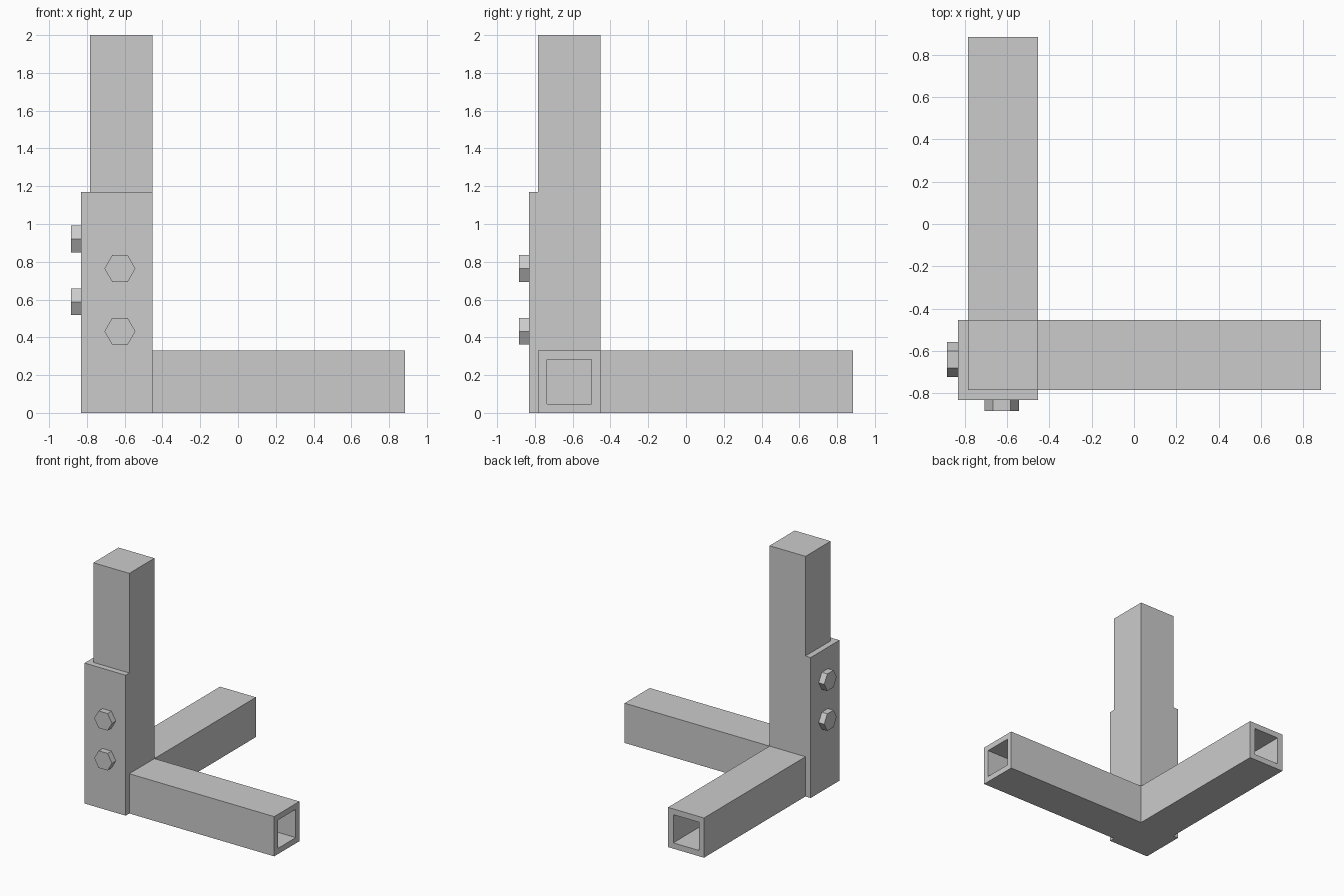
import bpy
import bmesh
from math import radians
from mathutils import Matrix, Vector

cube = bpy.data.objects.get("Cube")
if cube:
    bpy.data.objects.remove(cube, do_unlink=True)

GREY = (0.6, 0.6, 0.6, 1.0)
steel = bpy.data.materials.new("steel_grey")
steel.use_nodes = True
steel.diffuse_color = GREY
steel.node_tree.nodes["Principled BSDF"].inputs["Base Color"].default_value = GREY

# Shared dimensions
OUT, IN = -0.784, -0.453      # outer and inner faces of the post
WIDTH = IN - OUT
WALL = 0.048                  # tube wall and bracket thickness
END = 0.883                   # free end of the arms
EDGE = OUT - WALL             # outer face of the bracket
SWAP = Matrix(((0, 1, 0, 0), (1, 0, 0, 0), (0, 0, 1, 0), (0, 0, 0, 1)))


def finish(name, bm, matrix=Matrix()):
    bm.transform(matrix)
    bmesh.ops.recalc_face_normals(bm, faces=bm.faces)
    mesh = bpy.data.meshes.new(name)
    bm.to_mesh(mesh)
    bm.free()
    mesh.materials.append(steel)
    obj = bpy.data.objects.new(name, mesh)
    bpy.context.collection.objects.link(obj)
    return obj


def prism(name, outline, height):
    """Extrude a floor outline straight up."""
    bm = bmesh.new()
    face = bm.faces.new([bm.verts.new((x, y, 0)) for x, y in outline])
    top = bmesh.ops.extrude_face_region(bm, geom=[face])["geom"]
    verts = [v for v in top if isinstance(v, bmesh.types.BMVert)]
    bmesh.ops.translate(bm, verts=verts, vec=(0, 0, height))
    return finish(name, bm)


def arm(name, matrix):
    """Square tube along x, open at its free end."""
    bm = bmesh.new()
    bmesh.ops.create_cube(bm, size=1)
    length = END - IN
    bmesh.ops.scale(bm, verts=bm.verts, vec=(length, WIDTH, WIDTH))
    bmesh.ops.translate(bm, verts=bm.verts,
                        vec=((END + IN) / 2, (OUT + IN) / 2, WIDTH / 2))
    cap = max(bm.faces, key=lambda f: f.calc_center_median().x)
    bmesh.ops.inset_region(bm, faces=[cap], thickness=WALL, use_even_offset=True)
    # Push the inset face down the bore
    bore = bmesh.ops.extrude_face_region(bm, geom=[cap])["geom"]
    verts = [v for v in bore if isinstance(v, bmesh.types.BMVert)]
    bmesh.ops.translate(bm, verts=verts, vec=(-length + 0.002, 0, 0))
    if cap.is_valid:
        bmesh.ops.delete(bm, geom=[cap], context="FACES")
    return finish(name, bm, matrix)


def bolt(name, across, z, matrix):
    """Hexagonal head on the front of the bracket, points sideways."""
    bm = bmesh.new()
    bmesh.ops.create_cone(bm, cap_ends=True, segments=6, radius1=0.082,
                          radius2=0.082, depth=0.051)
    corner = max(bm.verts, key=lambda v: v.co.x).co
    if abs(corner.y) > 0.01:
        bm.transform(Matrix.Rotation(radians(30), 4, "Z"))
    place = Matrix.Translation(Vector((across, EDGE - 0.0255, z)))
    bm.transform(place @ Matrix.Rotation(radians(90), 4, "X"))
    return finish(name, bm, matrix)


# Upright post and L-shaped bracket wrapped round its outer corner
prism("post", [(OUT, OUT), (IN, OUT), (IN, IN), (OUT, IN)], 2.0)
prism("corner_bracket", [(EDGE, EDGE), (IN, EDGE), (IN, OUT),
                         (OUT, OUT), (OUT, IN), (EDGE, IN)], 1.17)

# Two hollow arms at right angles
arm("left_arm", Matrix())
arm("back_arm", SWAP)

# Bolt heads: lower pair in front, higher pair on the side
for i, z in enumerate((0.432, 0.764)):
    bolt(f"front_bolt_{i + 1}", -0.625, z, Matrix())
    bolt(f"side_bolt_{i + 1}", -0.64, z + 0.156, SWAP)
